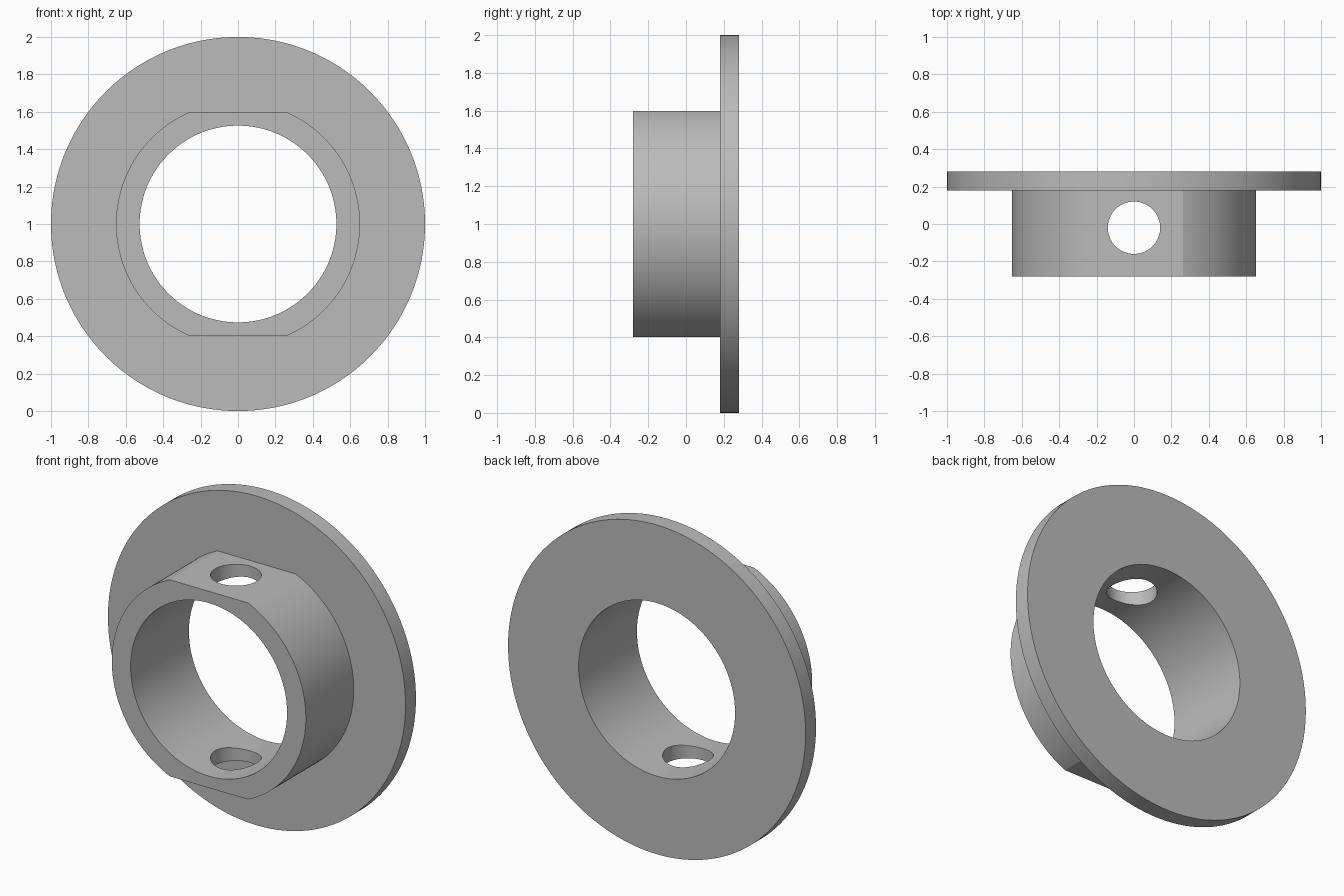
import bpy
import math

cube = bpy.data.objects.get("Cube")
if cube:
    bpy.data.objects.remove(cube, do_unlink=True)

FLANGE_R, HUB_R, BORE_R, PIN_R = 1.0, 0.652, 0.526, 0.14
FRONT, STEP, BACK = -0.28, 0.18, 0.28
FLAT = 0.597      # half height between the hub flats
PIN_Y = -0.02

grey = bpy.data.materials.new("plain grey")
grey.use_nodes = True
COLOUR = (0.5, 0.5, 0.5, 1)
grey.diffuse_color = COLOUR
grey.node_tree.nodes["Principled BSDF"].inputs["Base Color"].default_value = COLOUR


def cylinder(name, radius, start, end, sides=160):
    """Cylinder along y, on the ring's axis."""
    bpy.ops.mesh.primitive_cylinder_add(
        vertices=sides, radius=radius, depth=end - start,
        location=(0, (start + end) / 2, 1), rotation=(math.pi / 2, 0, 0))
    ob = bpy.context.object
    ob.name = name
    ob.data.materials.append(grey)
    return ob


def combine(target, tool, operation):
    """Apply a boolean and discard the tool."""
    tool.hide_render = True
    mod = target.modifiers.new(operation.title(), 'BOOLEAN')
    mod.operation = operation
    mod.solver = 'EXACT'
    mod.object = tool
    bpy.context.view_layer.objects.active = target
    bpy.ops.object.modifier_apply(modifier=mod.name)
    bpy.data.objects.remove(tool, do_unlink=True)


# Hub with a flat on its top and bottom
hub = cylinder("hub", HUB_R, FRONT, STEP + 0.05)
bpy.ops.mesh.primitive_cube_add(size=1, location=(0, 0, 1))
slab = bpy.context.object
slab.scale = (2, 2, 2 * FLAT)
slab.data.materials.append(grey)
combine(hub, slab, 'INTERSECT')

# Flange joined to the hub
collar = cylinder("flanged_collar", FLANGE_R, STEP, BACK)
combine(collar, hub, 'UNION')

# Through bore
combine(collar, cylinder("bore_cutter", BORE_R, -1, 1), 'DIFFERENCE')

# Vertical pin hole through both flats
bpy.ops.mesh.primitive_cylinder_add(
    vertices=64, radius=PIN_R, depth=3, location=(0, PIN_Y, 1))
pin_cutter = bpy.context.object
pin_cutter.data.materials.append(grey)
combine(collar, pin_cutter, 'DIFFERENCE')

# Smooth curved walls, crisp edges
bpy.ops.object.select_all(action='DESELECT')
collar.select_set(True)
bpy.context.view_layer.objects.active = collar
bpy.ops.object.shade_smooth_by_angle(angle=math.radians(15))
